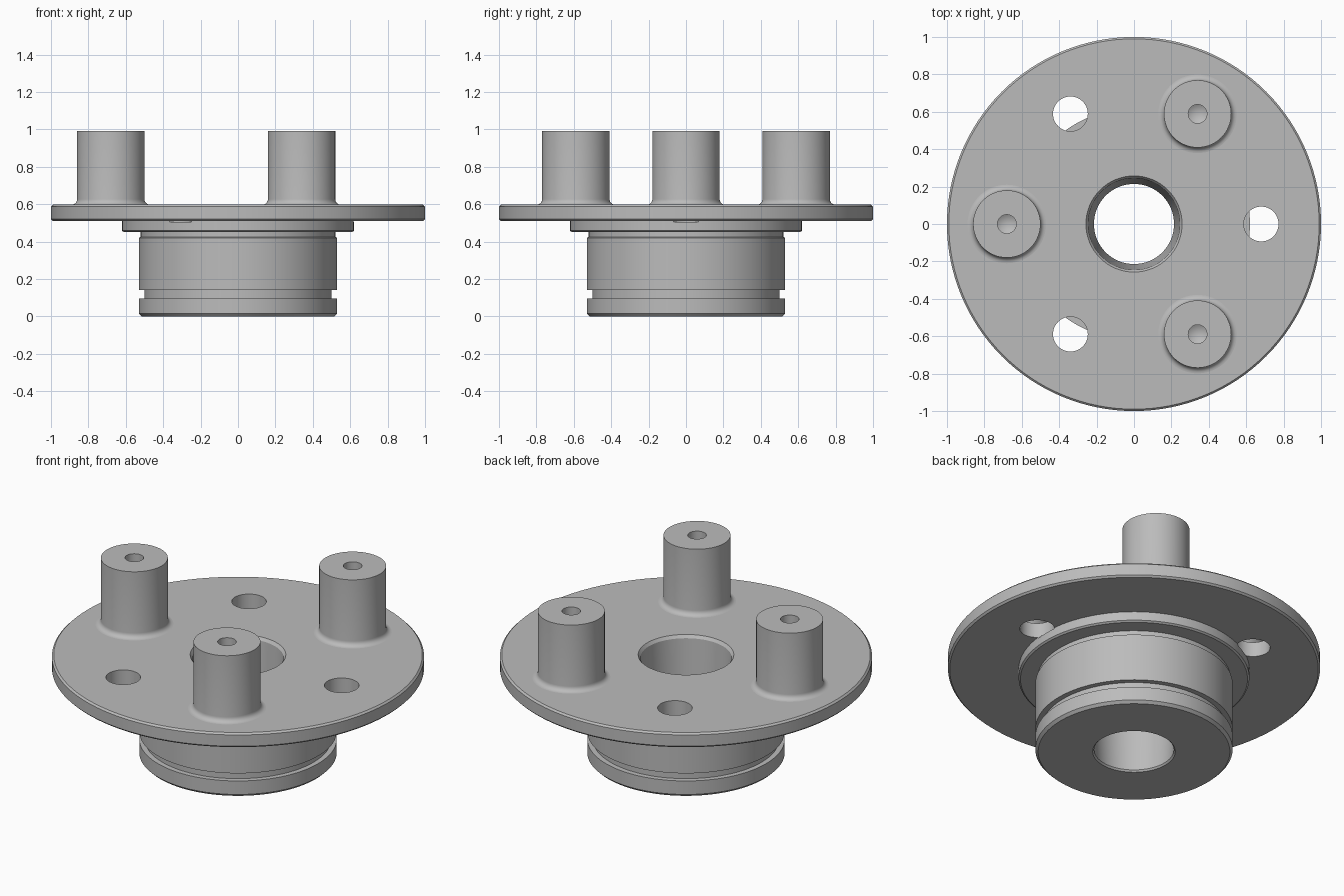
import bpy, math

cube = bpy.data.objects.get("Cube")
if cube:
    bpy.data.objects.remove(cube, do_unlink=True)

steel = bpy.data.materials.new("brushed grey")
steel.use_nodes = True
GREY = (0.5, 0.5, 0.5, 1)
steel.diffuse_color = GREY
steel.node_tree.nodes["Principled BSDF"].inputs["Base Color"].default_value = GREY


def lathe(name, profile, center=(0, 0, 0), steps=64, closed=False):
    """Spin an (r, z) profile, listed so the outside is on its right going up."""
    verts, rings = [], []
    for r, z in profile:
        count = steps if r > 0 else 1
        rings.append([len(verts) + i % count for i in range(steps + 1)])
        for i in range(count):
            a = 2 * math.pi * i / steps
            verts.append((r * math.cos(a), r * math.sin(a), z))
    pairs = list(zip(rings, rings[1:]))
    if closed:
        pairs.append((rings[-1], rings[0]))
    faces = []
    for low, high in pairs:
        for i in range(steps):
            quad = (low[i], low[i + 1], high[i + 1], high[i])
            faces.append(tuple(dict.fromkeys(quad)))
    mesh = bpy.data.meshes.new(name)
    mesh.from_pydata(verts, [], faces)
    mesh.materials.append(steel)
    obj = bpy.data.objects.new(name, mesh)
    obj.location = center
    bpy.context.collection.objects.link(obj)
    return obj


def smooth(obj):
    bpy.ops.object.select_all(action="DESELECT")
    obj.select_set(True)
    bpy.context.view_layer.objects.active = obj
    bpy.ops.object.shade_smooth_by_angle(angle=math.radians(28))


def on_circle(degrees, z=0, radius=0.68):
    a = math.radians(degrees)
    return (radius * math.cos(a), radius * math.sin(a), z)


# Hub, shoulder, flange and tapered bore turned as one body
hub = lathe("flanged_hub", [
    (0.222, 0), (0.515, 0), (0.53, 0.015), (0.53, 0.095),
    (0.50, 0.095), (0.50, 0.14), (0.53, 0.14), (0.53, 0.42),
    (0.52, 0.425), (0.52, 0.45), (0.61, 0.45), (0.62, 0.458),
    (0.62, 0.51), (0.99, 0.51), (1.0, 0.52), (1.0, 0.587),
    (0.99, 0.597), (0.257, 0.597), (0.245, 0.58), (0.214, 0.01),
], steps=128, closed=True)

# Three holes through the flange, stopping on the shoulder
for n, angle in enumerate((0, 120, 240)):
    cutter = lathe(f"hole_cutter_{n + 1}", [
        (0, 0.504), (0.093, 0.504), (0.093, 0.7), (0, 0.7)],
        on_circle(angle), steps=48)
    cutter.hide_render = True
    cutter.hide_set(True)
    cut = hub.modifiers.new(f"hole_{n + 1}", "BOOLEAN")
    cut.operation, cut.solver, cut.object = "DIFFERENCE", "EXACT", cutter

# Bake the cuts so no cutter is left behind
bpy.context.view_layer.update()
baked = bpy.data.meshes.new_from_object(
    hub.evaluated_get(bpy.context.evaluated_depsgraph_get()))
hub.modifiers.clear()
hub.data = baked
for obj in [o for o in bpy.data.objects if o.name.startswith("hole_cutter")]:
    bpy.data.objects.remove(obj, do_unlink=True)
smooth(hub)

# Three posts with a filleted foot and a drilled top
FILLET = 0.03
foot = [(0.18 + FILLET * (1 - math.sin(t)), 0.597 + FILLET * (1 - math.cos(t)))
        for t in (math.pi / 2 * i / 6 for i in range(7))]
foot = [(0.18 + FILLET - (r - 0.18), z) for r, z in foot]
foot = [(0.18 + FILLET * (1 - math.sin(math.pi / 2 * i / 6)),
         0.597 + FILLET * (1 - math.cos(math.pi / 2 * i / 6))) for i in range(7)]
for n, angle in enumerate((60, 180, 300)):
    post = lathe(f"post_{n + 1}", [(0, 0.58), (0.17, 0.58)] + foot + [
        (0.18, 0.99), (0.05, 0.99), (0.05, 0.82), (0, 0.79)], on_circle(angle))
    smooth(post)
